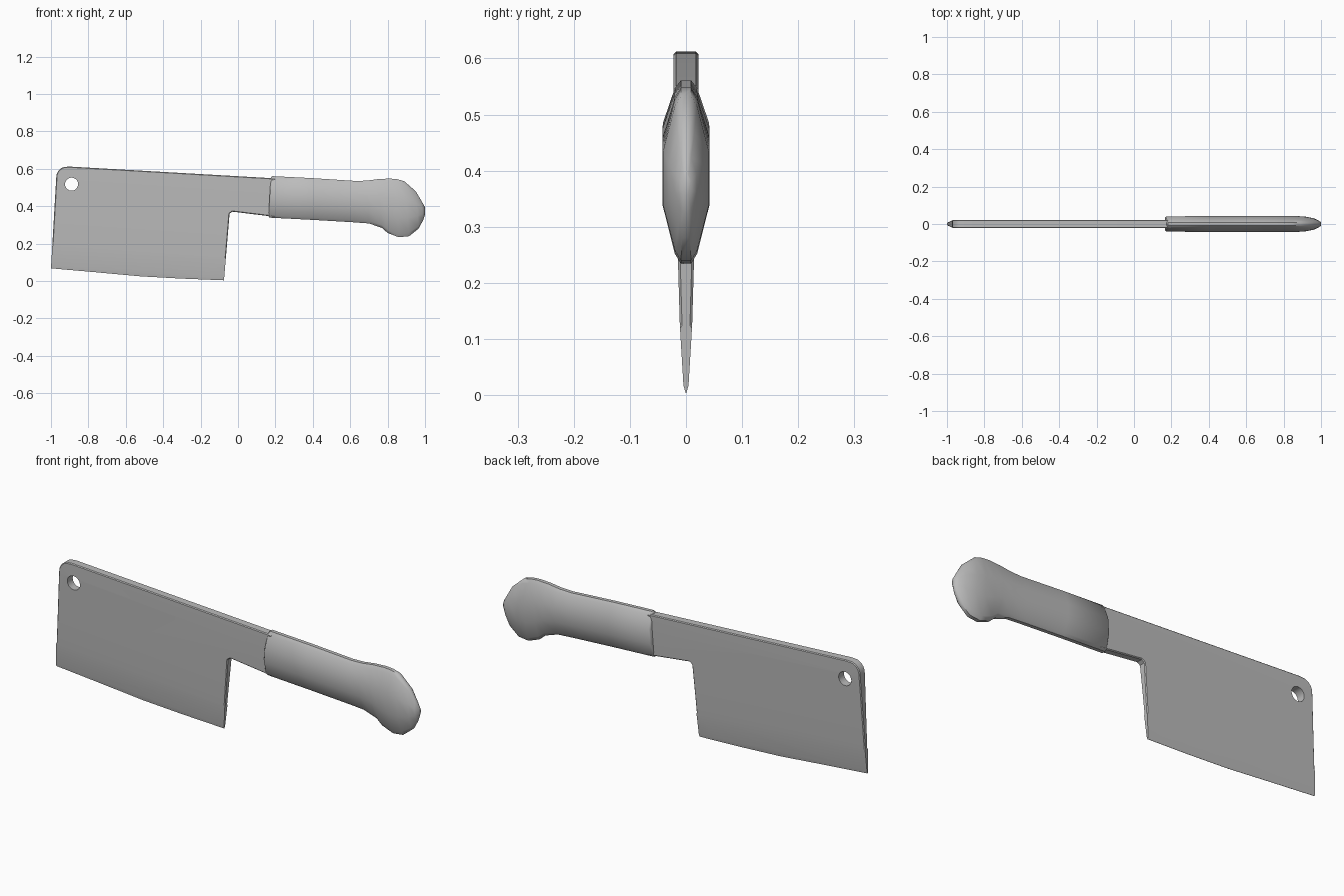
import bpy, bmesh, math
from mathutils import Vector

cube = bpy.data.objects.get("Cube")
if cube:
    bpy.data.objects.remove(cube, do_unlink=True)

grey = bpy.data.materials.new("plain grey")
grey.use_nodes = True
grey.diffuse_color = (0.5, 0.5, 0.5, 1)
grey.node_tree.nodes["Principled BSDF"].inputs["Base Color"].default_value = (0.5, 0.5, 0.5, 1)


def make_object(name, bm):
    bmesh.ops.recalc_face_normals(bm, faces=bm.faces)
    mesh = bpy.data.meshes.new(name)
    bm.to_mesh(mesh)
    bm.free()
    mesh.materials.append(grey)
    obj = bpy.data.objects.new(name, mesh)
    bpy.context.collection.objects.link(obj)
    return obj


def smooth(obj, degrees):
    bpy.ops.object.select_all(action='DESELECT')
    obj.select_set(True)
    bpy.context.view_layer.objects.active = obj
    bpy.ops.object.shade_smooth_by_angle(angle=math.radians(degrees))


# Blade: half thickness depends on the height above the cutting edge
SLOPE = -0.07
TAPER = [(0, 0.0006), (0.012, 0.0045), (0.12, 0.011), (0.26, 0.015), (0.48, 0.022)]


def height(co):
    return co.z - SLOPE * co.x


def half_thickness(h):
    if h <= 0:
        return TAPER[0][1]
    for (h0, w0), (h1, w1) in zip(TAPER, TAPER[1:]):
        if h <= h1:
            return w0 + (w1 - w0) * (h - h0) / (h1 - h0)
    return TAPER[-1][1]


outline = [(-1, 0.068), (-0.972, 0.55)]
for i in range(1, 6):
    a = math.radians(180 - 15 * i)
    outline.append((-0.915 + 0.057 * math.cos(a), 0.555 + 0.057 * math.sin(a)))
outline += [(-0.9, 0.612), (0.2, 0.549), (0.2, 0.343), (-0.03, 0.371), (-0.045, 0.36),
            (-0.075, 0.004), (-0.3, 0.013), (-0.52, 0.025), (-0.76, 0.047)]

bm = bmesh.new()
bm.faces.new([bm.verts.new((x, 0, z)) for x, z in outline])
for h, w in TAPER[1:]:
    bmesh.ops.bisect_plane(bm, geom=bm.verts[:] + bm.edges[:] + bm.faces[:], dist=1e-5,
                           plane_co=Vector((0, 0, h)), plane_no=Vector((-SLOPE, 0, 1)))

# Nicks along the edge
edge_line = [e for e in bm.edges if all(abs(height(v.co) - 0.012) < 1e-4 for v in e.verts)]
made = bmesh.ops.subdivide_edges(bm, edges=edge_line, cuts=60)
for v in made["geom_inner"]:
    if isinstance(v, bmesh.types.BMVert):
        for centre, width, rise in ((-0.73, 0.03, 0.016), (-0.6, 0.05, 0.007),
                                    (-0.46, 0.05, 0.006), (-0.3, 0.04, 0.007), (-0.11, 0.035, 0.016)):
            v.co.z += rise * max(0, 1 - abs(v.co.x - centre) / width)

front = bm.faces[:]
back = bmesh.ops.extrude_face_region(bm, geom=front)
back_verts = {g for g in back["geom"] if isinstance(g, bmesh.types.BMVert)}
for v in bm.verts:
    v.co.y = half_thickness(height(v.co)) * (1 if v in back_verts else -1)
bmesh.ops.recalc_face_normals(bm, faces=bm.faces)
rim = [e for e in bm.edges if len(e.link_faces) == 2 and e.calc_face_angle() > 1.2
       and abs(e.verts[0].co.y - e.verts[1].co.y) < 0.008
       and min(height(v.co) for v in e.verts) > 0.1]
bmesh.ops.bevel(bm, geom=rim, offset=0.004, segments=1, affect='EDGES', clamp_overlap=True)
blade = make_object("blade", bm)

# Hanging hole
bm = bmesh.new()
bmesh.ops.create_cone(bm, cap_ends=True, segments=20, radius1=0.035, radius2=0.035, depth=0.2)
cutter = make_object("hole_cutter", bm)
cutter.rotation_euler.x = math.pi / 2
cutter.location = (-0.89, 0, 0.518)
cutter.hide_render = True
cut = blade.modifiers.new("hanging hole", 'BOOLEAN')
cut.object = cutter
cut.operation = 'DIFFERENCE'
cut.solver = 'EXACT'
bpy.context.view_layer.objects.active = blade
bpy.ops.object.modifier_apply(modifier=cut.name)
bpy.data.objects.remove(cutter, do_unlink=True)
smooth(blade, 20)

# Handle: rings lofted from the collar to the knob
# Each station is top x, top z, bottom x, bottom z, half thickness
stations = [(0.175, 0.552, 0.163, 0.346, 0.034), (0.182, 0.561, 0.168, 0.339, 0.041),
            (0.4, 0.55, 0.4, 0.327, 0.042), (0.63, 0.535, 0.62, 0.314, 0.042),
            (0.69, 0.537, 0.7, 0.308, 0.042), (0.75, 0.545, 0.77, 0.284, 0.042),
            (0.81, 0.548, 0.8, 0.257, 0.042), (0.85, 0.545, 0.86, 0.234, 0.042),
            (0.89, 0.533, 0.915, 0.24, 0.041), (0.95, 0.48, 0.965, 0.28, 0.031),
            (0.98, 0.43, 0.99, 0.325, 0.019), (1.0, 0.395, 1.0, 0.355, 0.009)]
section = [(0, 0.22), (0.06, 0.48), (0.34, 1), (0.66, 1), (0.94, 0.48), (1, 0.22)]
ring_shape = section + [(t, -w) for t, w in reversed(section)]

bm = bmesh.new()
rings = []
for xt, zt, xb, zb, half in stations:
    rings.append([bm.verts.new((xb + (xt - xb) * t, half * w, zb + (zt - zb) * t))
                  for t, w in ring_shape])
for a, b in zip(rings, rings[1:]):
    for i in range(len(a)):
        j = (i + 1) % len(a)
        bm.faces.new((a[i], a[j], b[j], b[i]))
bm.faces.new(rings[0])
bm.faces.new(rings[-1])
handle = make_object("handle", bm)
smooth(handle, 50)
